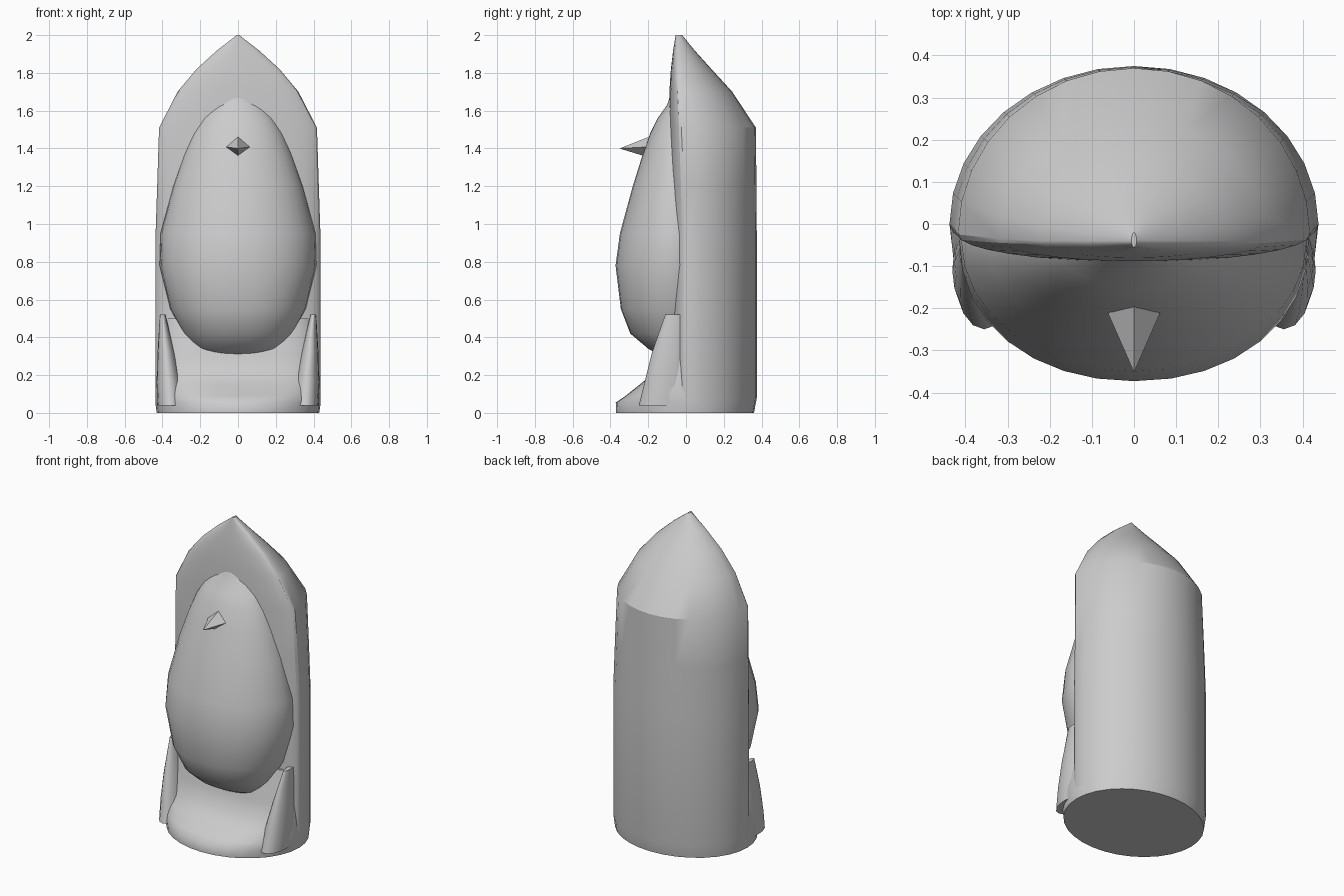
import bpy, bmesh
from math import sin, cos, pi


def power(v, e):
    return (abs(v) ** e) * (1 if v >= 0 else -1)


def loft(name, sections, n=32, angle=30):
    """Stack rings given as (z, half width, front y, widest y, back y, front squareness)."""
    bm = bmesh.new()
    rings = []
    for z, rx, front, mid, back, sq in sections:
        ring = []
        for i in range(n):
            a = 2 * pi * i / n
            c, s = cos(a), sin(a)
            if s >= 0:
                x, y = rx * c, mid + (back - mid) * s
            else:
                x, y = rx * power(c, sq), mid + (mid - front) * power(s, sq)
            ring.append(bm.verts.new((x, y, z)))
        rings.append(ring)
    for lo, hi in zip(rings, rings[1:]):
        for i in range(n):
            j = (i + 1) % n
            bm.faces.new((lo[i], lo[j], hi[j], hi[i]))
    bm.faces.new(rings[0][::-1])
    bm.faces.new(rings[-1])
    bmesh.ops.recalc_face_normals(bm, faces=bm.faces)
    mesh = bpy.data.meshes.new(name)
    bm.to_mesh(mesh)
    bm.free()
    obj = bpy.data.objects.new(name, mesh)
    bpy.context.collection.objects.link(obj)
    bpy.ops.object.select_all(action='DESELECT')
    obj.select_set(True)
    bpy.context.view_layer.objects.active = obj
    bpy.ops.object.shade_smooth_by_angle(angle=angle * pi / 180)
    return obj


# Pointed hooded shell: round back, nearly flat front
loft("hooded_shell", [
    (0.00, 0.430, -0.10, 0.00, 0.360, 1),
    (0.08, 0.438, -0.10, 0.00, 0.375, 1),
    (0.90, 0.438, -0.10, 0.00, 0.375, 1),
    (1.20, 0.428, -0.095, -0.01, 0.373, 1),
    (1.51, 0.418, -0.090, -0.025, 0.370, 1),
    (1.70, 0.320, -0.088, -0.035, 0.245, 1),
    (1.82, 0.220, -0.080, -0.04, 0.135, 1),
    (1.92, 0.110, -0.068, -0.04, 0.045, 1),
    (2.00, 0.006, -0.055, -0.04, -0.02, 1),
])

# Bulging belly and head on the front
loft("belly", [
    (0.30, 0.18, -0.13, -0.04, 0.05, 1),
    (0.34, 0.23, -0.20, -0.04, 0.05, 0.9),
    (0.42, 0.29, -0.295, -0.04, 0.05, 0.9),
    (0.55, 0.36, -0.345, -0.04, 0.05, 0.9),
    (0.78, 0.415, -0.373, -0.04, 0.05, 0.95),
    (0.95, 0.41, -0.350, -0.04, 0.05, 1),
    (1.20, 0.345, -0.282, -0.04, 0.05, 1),
    (1.36, 0.29, -0.232, -0.04, 0.05, 1),
    (1.48, 0.24, -0.190, -0.04, 0.05, 1),
    (1.56, 0.19, -0.150, -0.04, 0.05, 1),
    (1.63, 0.13, -0.100, -0.04, 0.05, 1),
    (1.71, 0.04, -0.075, -0.04, 0.05, 1),
], angle=60)

# Rounded foot sloping back up under the belly
loft("foot_base", [
    (0.00, 0.430, -0.370, 0.00, 0.34, 1),
    (0.055, 0.438, -0.372, 0.00, 0.34, 1),
    (0.09, 0.436, -0.320, 0.00, 0.34, 0.85),
    (0.15, 0.430, -0.245, 0.00, 0.34, 0.7),
    (0.20, 0.425, -0.185, 0.00, 0.34, 0.6),
    (0.30, 0.415, -0.155, 0.00, 0.34, 0.6),
    (0.50, 0.400, -0.110, 0.00, 0.34, 0.7),
], angle=60)

# Side flares where the foot turns up to the shell
for side, label in ((-1, "left"), (1, "right")):
    flare = loft("side_flare_" + label, [
        (0.04, 0.07, -0.25, -0.12, 0.02, 1),
        (0.16, 0.065, -0.22, -0.11, 0.02, 1),
        (0.32, 0.045, -0.18, -0.09, 0.0, 1),
        (0.52, 0.015, -0.11, -0.06, 0.0, 1),
    ], n=16, angle=60)
    flare.location.x = side * 0.352
    # lean outward to follow the shell wall
    for v in flare.data.vertices:
        v.co.x += side * 0.09 * v.co.z

# Pointed beak
bm = bmesh.new()
ring = [bm.verts.new(p) for p in
        ((0.08, -0.17, 1.41), (0, -0.15, 1.48), (-0.08, -0.17, 1.41), (0, -0.19, 1.35))]
tip = bm.verts.new((0, -0.352, 1.40))
for i in range(4):
    bm.faces.new((ring[i], ring[(i + 1) % 4], tip))
bm.faces.new(ring)
bmesh.ops.recalc_face_normals(bm, faces=bm.faces)
mesh = bpy.data.meshes.new("beak")
bm.to_mesh(mesh)
bm.free()
bpy.context.collection.objects.link(bpy.data.objects.new("beak", mesh))
